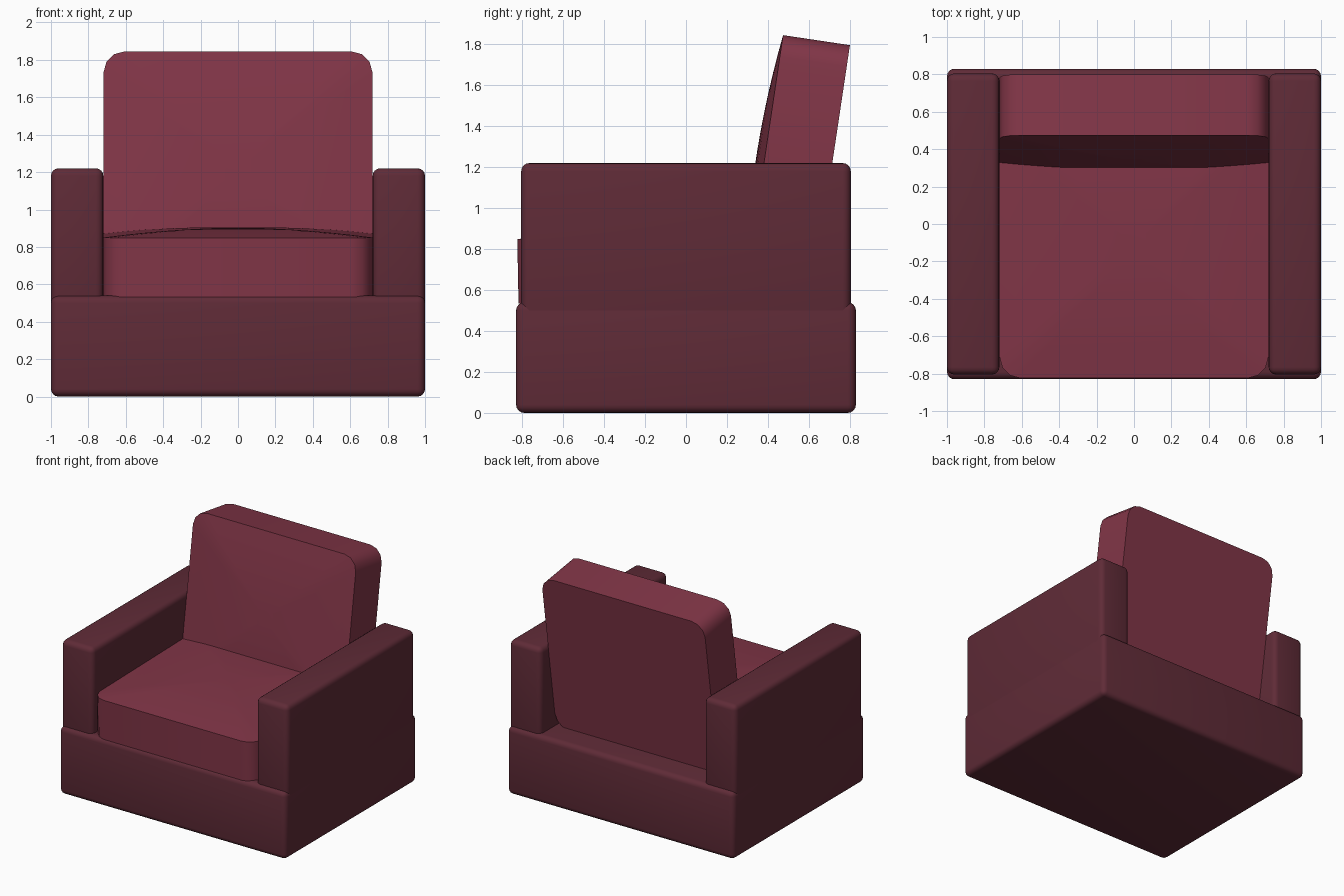
import bpy, bmesh, math
from mathutils import Vector

if "Cube" in bpy.data.objects:
    bpy.data.objects.remove(bpy.data.objects["Cube"])


def material(name, color):
    m = bpy.data.materials.new(name)
    m.diffuse_color = (*color, 1)
    m.use_nodes = True
    m.node_tree.nodes["Principled BSDF"].inputs["Base Color"].default_value = m.diffuse_color
    return m


FRAME = material("dark_red_fabric", (0.115, 0.024, 0.038))
CUSHION = material("red_fabric", (0.22, 0.036, 0.063))


def finish(name, bm, mat):
    bmesh.ops.recalc_face_normals(bm, faces=bm.faces)
    me = bpy.data.meshes.new(name)
    bm.to_mesh(me)
    bm.free()
    me.materials.append(mat)
    ob = bpy.data.objects.new(name, me)
    bpy.context.collection.objects.link(ob)
    bpy.ops.object.select_all(action='DESELECT')
    ob.select_set(True)
    bpy.context.view_layer.objects.active = ob
    bpy.ops.object.shade_smooth_by_angle(angle=math.radians(35))
    return ob


def rounded_box(name, lo, hi, mat, bevel=0.04):
    lo, hi = Vector(lo), Vector(hi)
    bm = bmesh.new()
    bmesh.ops.create_cube(bm, size=1)
    bmesh.ops.scale(bm, vec=hi - lo, verts=bm.verts)
    bmesh.ops.translate(bm, vec=(lo + hi) / 2, verts=bm.verts)
    bmesh.ops.bevel(bm, geom=bm.edges[:], offset=bevel, segments=4,
                    profile=0.5, affect='EDGES')
    return finish(name, bm, mat)


def cushion(name, width, length, thick, loc, tilt, crown=0.042, r=0.11, seg=3):
    """Round-cornered slab whose top swells in concentric rings."""
    outline = []
    for i, (sx, sy) in enumerate([(1, 1), (-1, 1), (-1, -1), (1, -1)]):
        for k in range(seg + 1):
            a = math.pi / 2 * (i + k / seg)
            outline.append((sx * (width / 2 - r) + r * math.cos(a),
                            sy * (length / 2 - r) + r * math.sin(a)))
    levels = [(1, 0)] + [(s, thick + crown * (1 - s * s))
                         for s in (1, 0.85, 0.7, 0.55, 0.4, 0.25, 0.1)]
    bm = bmesh.new()
    rings = [[bm.verts.new((x * s, y * s, z)) for x, y in outline] for s, z in levels]
    n = len(outline)
    for a, b in zip(rings, rings[1:]):
        for i in range(n):
            j = (i + 1) % n
            bm.faces.new((a[i], a[j], b[j], b[i]))
    bm.faces.new(rings[0])
    bm.faces.new(rings[-1])
    ob = finish(name, bm, CUSHION)
    ob.location = loc
    ob.rotation_euler.x = math.radians(tilt)
    return ob


# Base block
rounded_box("base", (-1, -0.83, 0), (1, 0.83, 0.54), FRAME)

# Arm rests, sunk into the base
for side, x0, x1 in (("left", -1, -0.72), ("right", 0.72, 1)):
    rounded_box(side + "_arm", (x0, -0.805, 0.45), (x1, 0.805, 1.22), FRAME)

# Seat cushion and leaning back cushion
cushion("seat_cushion", 1.436, 1.42, 0.315, (0, -0.108, 0.547), 1.1)
cushion("back_cushion", 1.436, 1.28, 0.33, (0, 0.706, 1.163), 81.5)
